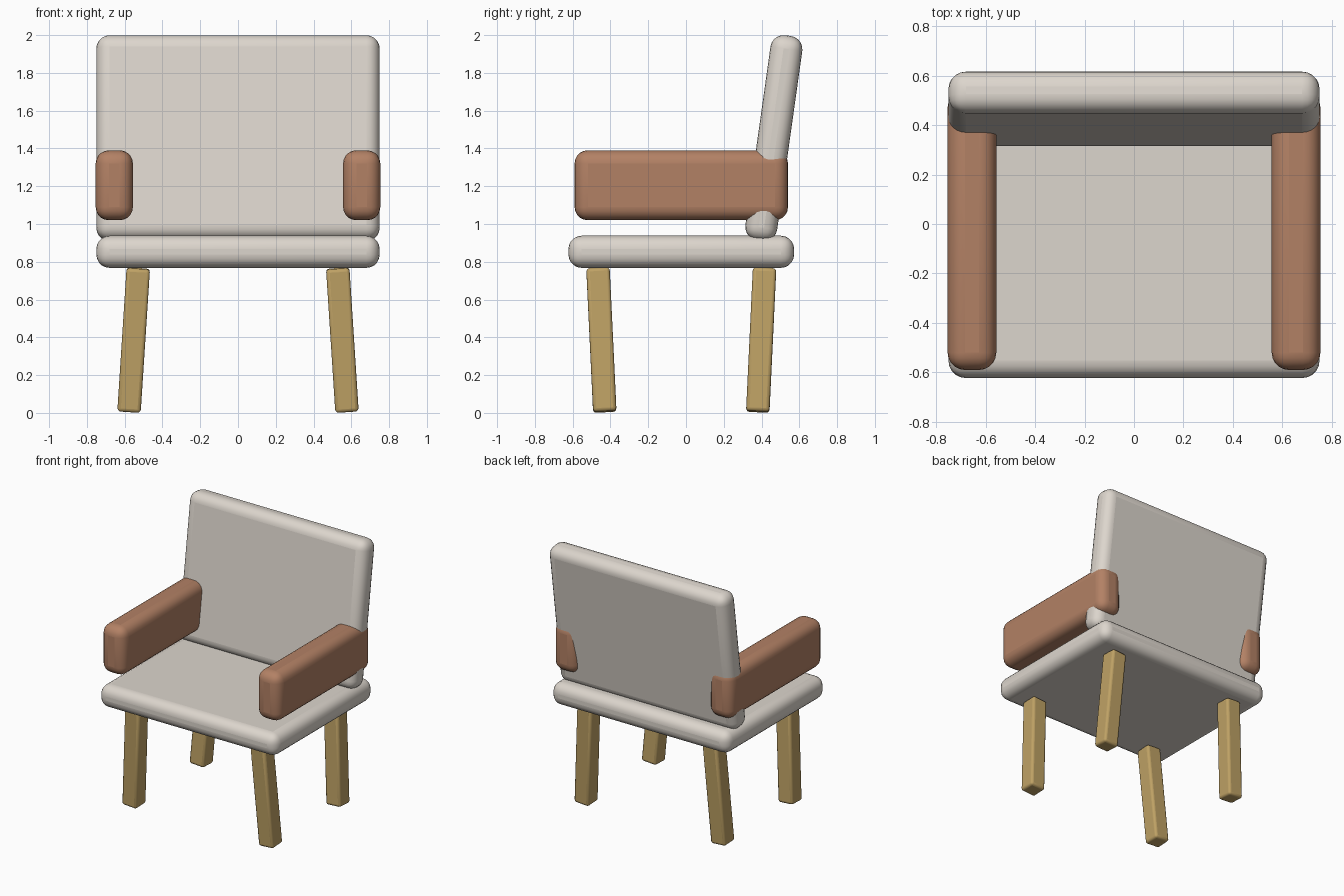
import bpy
from math import radians, atan2
from mathutils import Vector

if "Cube" in bpy.data.objects:
    bpy.data.objects.remove(bpy.data.objects["Cube"])


def material(name, color):
    m = bpy.data.materials.new(name)
    m.diffuse_color = color
    m.use_nodes = True
    m.node_tree.nodes["Principled BSDF"].inputs["Base Color"].default_value = m.diffuse_color
    return m


cream = material("cream", (0.72, 0.67, 0.61, 1))
brown = material("brown", (0.45, 0.22, 0.13, 1))
wood = material("wood", (0.52, 0.36, 0.13, 1))


def rounded_box(name, size, center, mat, radius, segments, rotation=None):
    bpy.ops.mesh.primitive_cube_add(size=1)
    ob = bpy.context.object
    ob.name = name
    for v in ob.data.vertices:
        v.co = Vector(a * b for a, b in zip(v.co, size))
    ob.location = center
    if rotation:
        ob.rotation_euler = rotation
    ob.data.materials.append(mat)
    bpy.ops.object.shade_smooth_by_angle(angle=radians(35))
    bevel = ob.modifiers.new("rounding", "BEVEL")
    bevel.width = radius
    bevel.segments = segments
    bevel.limit_method = "NONE"
    return ob


# Seat cushion and reclined backrest
rounded_box("seat", (1.5, 1.195, 0.17), (0, -0.025, 0.853), cream, 0.07, 5)
rounded_box("backrest", (1.5, 0.17, 1.095), (0, 0.465, 1.455), cream, 0.07, 5,
            (radians(-8), 0, 0))

for side, sx in (("left", -1), ("right", 1)):
    # Armrests
    rounded_box(side + "_armrest", (0.197, 1.13, 0.37),
                (sx * 0.655, -0.025, 1.205), brown, 0.07, 5)
    # Legs splay outward in x and lean inward in y
    for end, sy in (("front", -1), ("back", 1)):
        top = Vector((sx * 0.528, sy * 0.441 - 0.025, 0.765))
        foot = Vector((sx * 0.577, sy * 0.405 - 0.025, 0.006))
        d = top - foot
        rounded_box(f"{end}_{side}_leg", (0.124, 0.124, d.length),
                    (top + foot) / 2, wood, 0.018, 3,
                    (-atan2(d.y, d.z), atan2(d.x, d.z), 0))
